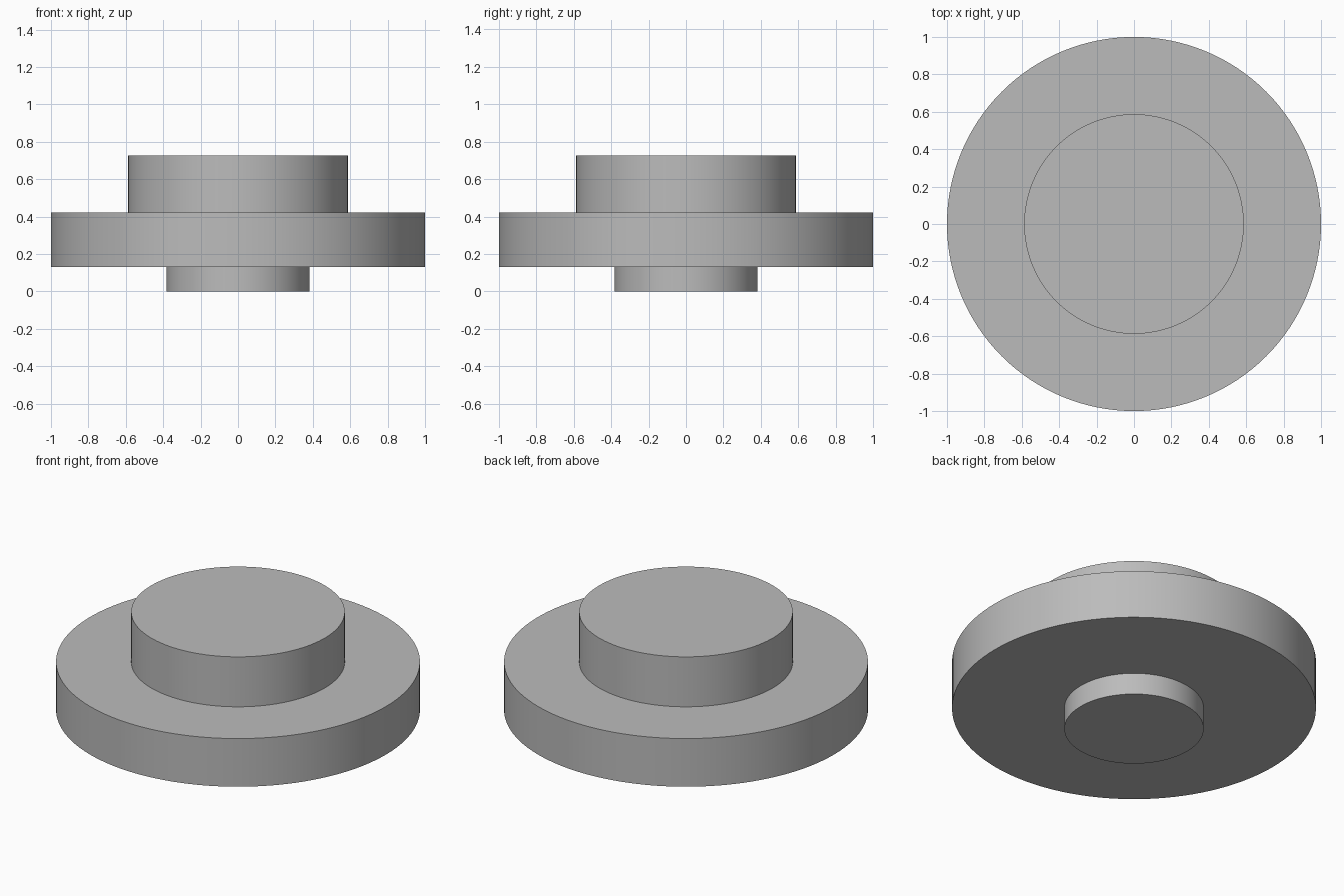
import bpy
import bmesh
import math

SEGMENTS = 128

default_cube = bpy.data.objects.get("Cube")
if default_cube:
    bpy.data.objects.remove(default_cube, do_unlink=True)

# Plain grey material
grey = bpy.data.materials.new("plain_grey")
grey.use_nodes = True
colour = (0.5, 0.5, 0.5, 1.0)
grey.diffuse_color = colour
grey.node_tree.nodes["Principled BSDF"].inputs["Base Color"].default_value = colour

# Steps from bottom to top, as (radius, lower z, upper z): spigot, flange, hub
steps = [(0.383, 0.0, 0.131), (1.0, 0.131, 0.423), (0.587, 0.423, 0.726)]

# Stepped outline turned into one closed solid
bm = bmesh.new()
rings = []
for radius, low, high in steps:
    for z in (low, high):
        rings.append([
            bm.verts.new((radius * math.cos(a), radius * math.sin(a), z))
            for a in (math.tau * i / SEGMENTS for i in range(SEGMENTS))
        ])
for lower, upper in zip(rings, rings[1:]):
    for i in range(SEGMENTS):
        j = (i + 1) % SEGMENTS
        bm.faces.new((lower[i], lower[j], upper[j], upper[i]))

# Flat end caps
bm.faces.new(list(reversed(rings[0])))
bm.faces.new(rings[-1])
bmesh.ops.recalc_face_normals(bm, faces=bm.faces)

mesh = bpy.data.meshes.new("stepped_disc")
bm.to_mesh(mesh)
bm.free()
mesh.materials.append(grey)
disc = bpy.data.objects.new("stepped_disc", mesh)
bpy.context.collection.objects.link(disc)

# Smooth walls with crisp step edges
bpy.ops.object.select_all(action="DESELECT")
disc.select_set(True)
bpy.context.view_layer.objects.active = disc
bpy.ops.object.shade_smooth_by_angle(angle=math.radians(30))
